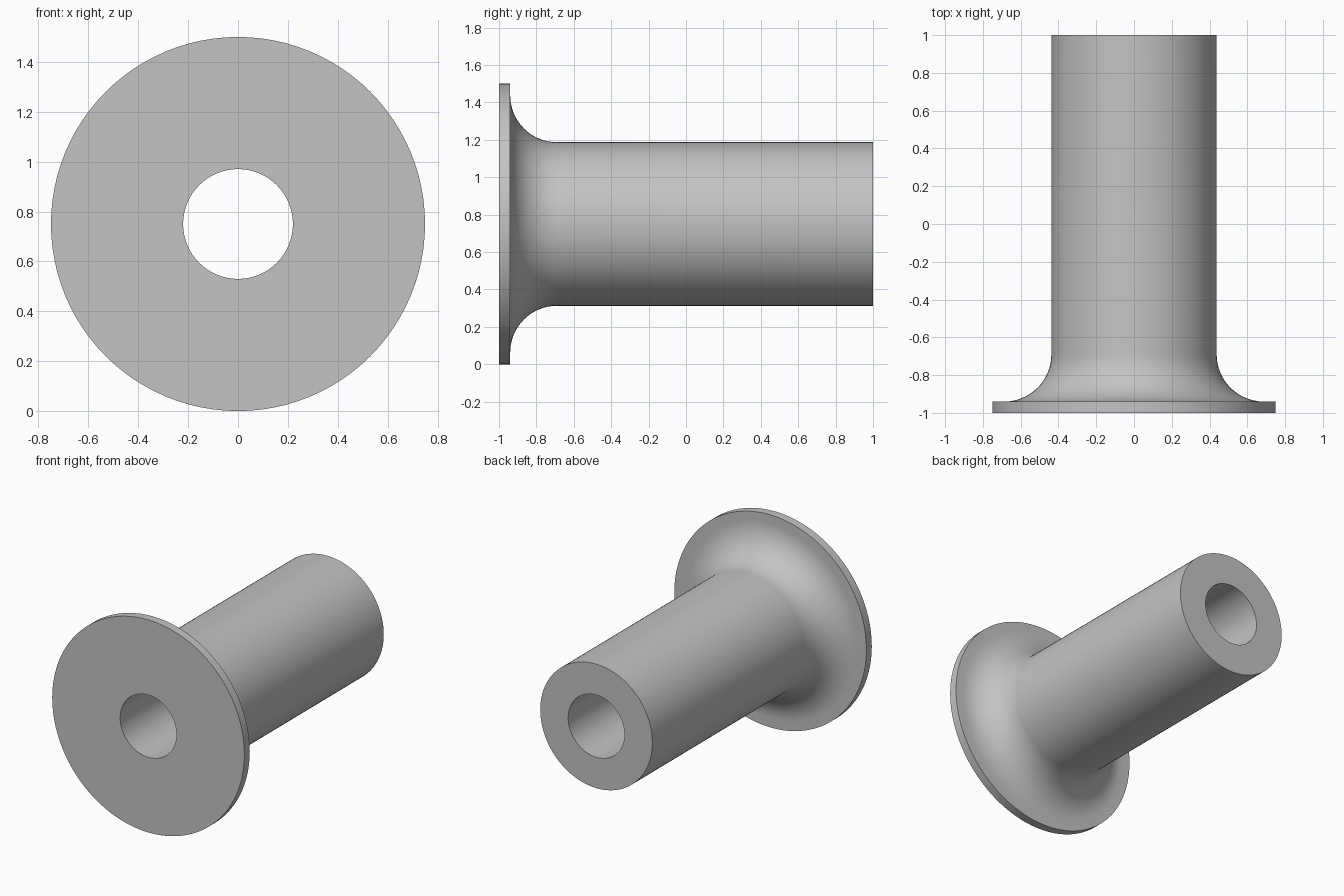
import bpy
import bmesh
from math import cos, sin, pi, radians
from mathutils import Vector

default = bpy.data.objects.get("Cube")
if default:
    bpy.data.objects.remove(default, do_unlink=True)

SEGMENTS = 96
FLANGE_R, TUBE_R, BORE_R = 0.75, 0.4375, 0.22
FRONT, FLANGE_BACK, BACK = -1.0, -0.94, 1.0
FILLET = 0.25
FILLET_STEPS = 16
CENTRE_Z = FLANGE_R

# Plain grey material
grey = bpy.data.materials.new("light grey")
grey.use_nodes = True
colour = (0.55, 0.55, 0.55, 1.0)
grey.diffuse_color = colour
grey.node_tree.nodes["Principled BSDF"].inputs["Base Color"].default_value = colour

# Closed half section as (radius, y): flange, concave fillet, tube, bore
profile = [(BORE_R, FRONT), (FLANGE_R, FRONT), (FLANGE_R, FLANGE_BACK)]
for i in range(FILLET_STEPS + 1):
    a = i / FILLET_STEPS * pi / 2
    profile.append((TUBE_R + FILLET * (1 - sin(a)),
                    FLANGE_BACK + FILLET * (1 - cos(a))))
profile += [(TUBE_R, BACK), (BORE_R, BACK)]

# Revolve the section around the y axis
bm = bmesh.new()
verts = [bm.verts.new((r, y, CENTRE_Z)) for r, y in profile]
edges = [bm.edges.new((verts[i - 1], verts[i])) for i in range(len(verts))]
bmesh.ops.spin(bm, geom=verts + edges, cent=Vector((0, 0, CENTRE_Z)),
               axis=Vector((0, 1, 0)), angle=2 * pi, steps=SEGMENTS,
               use_duplicate=False)
bmesh.ops.remove_doubles(bm, verts=bm.verts[:], dist=0.0001)
bmesh.ops.recalc_face_normals(bm, faces=bm.faces[:])

mesh = bpy.data.meshes.new("flanged_sleeve")
bm.to_mesh(mesh)
bm.free()
mesh.materials.append(grey)
sleeve = bpy.data.objects.new("flanged_sleeve", mesh)
bpy.context.collection.objects.link(sleeve)

# Smooth round walls, sharp rims
bpy.ops.object.select_all(action="DESELECT")
sleeve.select_set(True)
bpy.context.view_layer.objects.active = sleeve
bpy.ops.object.shade_smooth_by_angle(angle=radians(30))
